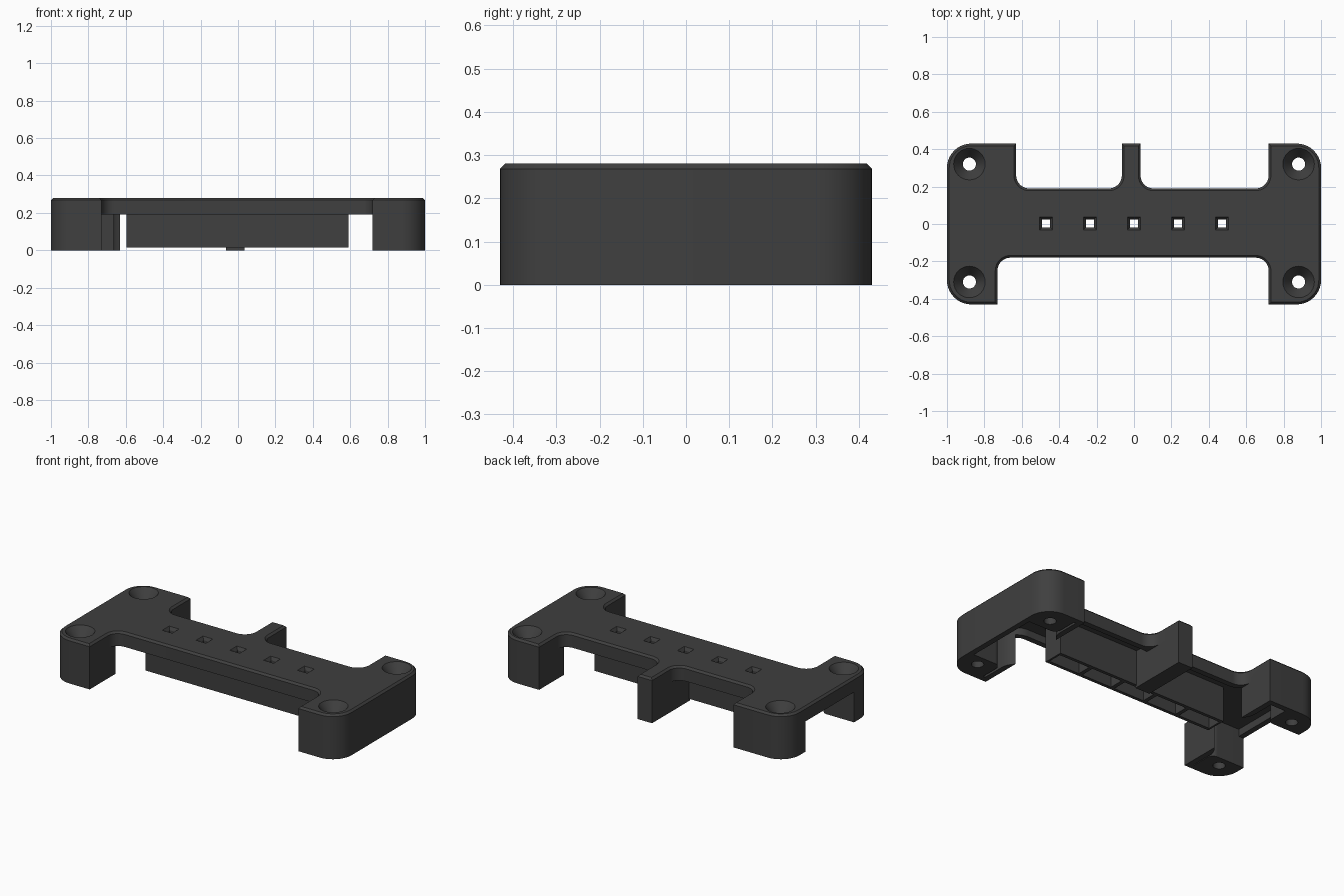
import bpy, bmesh, math
from mathutils import Vector

if "Cube" in bpy.data.objects:
    bpy.data.objects.remove(bpy.data.objects["Cube"])

mat = bpy.data.materials.new("dark grey plastic")
mat.diffuse_color = (0.05, 0.05, 0.05, 1)
mat.use_nodes = True
mat.node_tree.nodes["Principled BSDF"].inputs["Base Color"].default_value = mat.diffuse_color


def outline(corners, inset=0.0, seg=10):
    """Rectilinear counter-clockwise outline with rounded corners, offset inward."""
    pts, n = [], len(corners)
    for i, (x, y, r) in enumerate(corners):
        p = Vector((x, y))
        a = (p - Vector(corners[i - 1][:2])).normalized()
        b = (Vector(corners[(i + 1) % n][:2]) - p).normalized()
        p = p + inset * (Vector((-a.y, a.x)) + Vector((-b.y, b.x)))
        if r == 0:
            pts.append(p)
            continue
        r += -inset if a.x * b.y - a.y * b.x > 0 else inset
        c = p - a * r + b * r
        for k in range(seg + 1):
            t = math.pi / 2 * k / seg
            pts.append(c + r * (a * math.sin(t) - b * math.cos(t)))
    return pts


def loft(name, rings, helper=False):
    """Closed solid through (points, z) rings of equal length."""
    bm = bmesh.new()
    loops = [[bm.verts.new((p[0], p[1], z)) for p in pts] for pts, z in rings]
    n = len(loops[0])
    for lo, hi in zip(loops, loops[1:]):
        for i in range(n):
            j = (i + 1) % n
            bm.faces.new((lo[i], lo[j], hi[j], hi[i]))
    bm.faces.new(loops[0][::-1])
    bm.faces.new(loops[-1])
    bmesh.ops.recalc_face_normals(bm, faces=bm.faces)
    me = bpy.data.meshes.new(name)
    bm.to_mesh(me)
    bm.free()
    ob = bpy.data.objects.new(name, me)
    bpy.context.collection.objects.link(ob)
    me.materials.append(mat)
    ob.hide_render = helper
    return ob


def rect(x0, x1, y0, y1):
    return [(x0, y0), (x1, y0), (x1, y1), (x0, y1)]


def block(name, x0, x1, y0, y1, z0, z1, helper=False):
    r = rect(x0, x1, y0, y1)
    return loft(name, [(r, z0), (r, z1)], helper)


def circle(x, y, r, n=32):
    return [(x + r * math.cos(2 * math.pi * i / n), y + r * math.sin(2 * math.pi * i / n))
            for i in range(n)]


def cut(ob, cutters):
    for c in cutters:
        m = ob.modifiers.new("cut", 'BOOLEAN')
        m.operation, m.solver, m.object = 'DIFFERENCE', 'EXACT', c
        bpy.context.view_layer.objects.active = ob
        bpy.ops.object.modifier_apply(modifier=m.name)


def smooth(ob):
    bpy.ops.object.select_all(action='DESELECT')
    ob.select_set(True)
    bpy.context.view_layer.objects.active = ob
    bpy.ops.object.shade_smooth_by_angle(angle=math.radians(25))


R, F, W = 0.13, 0.07, 0.035          # outer radius, notch fillet, wall thickness
front = [(-1, -.43, R), (-.73, -.43, 0), (-.73, -.18, F), (.72, -.18, F),
         (.72, -.43, 0), (1, -.43, R), (1, .43, R), (.72, .43, 0), (.72, .19, F)]
post = [(.035, .19, F), (.035, .43, 0), (-.065, .43, 0), (-.065, .19, F)]
back = [(-.63, .19, F), (-.63, .43, 0), (-1, .43, R)]
full = front + post + back

# Outer shell with chamfered top edge, hollowed from below
shell = loft("shell", [(outline(full), 0), (outline(full), .268), (outline(full, .012), .28)])
inner = outline(front + back, W)
cutters = [loft("cavity_cutter", [(inner, -.1), (inner, .235)], True)]

# Lowered rims at the notches and the opening in the left end
for x0, x1, y0, y1 in ((-.73, .72, -.5, -.1), (-.63, -.065, .1, .5),
                       (.035, .72, .1, .5), (-1.1, -.9, -.24, .24)):
    cutters.append(block("rim_cutter", x0, x1, y0, y1, -.1, .19, True))

# Square windows, wider at the top
windows = []
for i in range(-2, 3):
    x, y, a, b = i * .235, .003, .035, .022
    windows.append(loft("window_cutter", [(rect(x - b, x + b, y - b, y + b), .2),
                                          (rect(x - b, x + b, y - b, y + b), .262),
                                          (rect(x - a, x + a, y - a, y + a), .281),
                                          (rect(x - a, x + a, y - a, y + a), .3)], True))

# Countersunk screw holes
holes = {}
for sx in (-1, 1):
    for sy in (-1, 1):
        x, y = sx * .88, .32 if sy > 0 else -.31
        holes[sx, sy] = loft("screw_cutter", [(circle(x, y, .035), -.1), (circle(x, y, .035), .215),
                                              (circle(x, y, .085), .281), (circle(x, y, .085), .35)], True)
cut(shell, cutters + windows + list(holes.values()))
smooth(shell)

# Solid corner bosses around the screws
for (sx, sy), hole in holes.items():
    quad = [(.77, .24, .04), (.985, .24, 0), (.985, .415, R - .015), (.77, .415, 0)]
    pts = [(p.x * sx, p.y * sy) for p in outline(quad)]
    boss = loft("corner_boss", [(pts, 0), (pts, .24)])
    cut(boss, [hole])
    smooth(boss)

# Centre post continuing inward to the light box
block("centre_post", -.065, .035, .055, .165, 0, .24)

# Light box: open at the bottom, divided into five cells
box = block("light_box", -.597, .59, -.065, .065, .015, .24)
edges = [-.597, -.3525, -.1175, .1175, .3525, .59]
cells = [block("cell_cutter", a + .012, b - .012, -.045, .045, -.1, .235, True)
         for a, b in zip(edges, edges[1:])]
cut(box, cells + windows)

# Remove the cutters
for ob in [o for o in bpy.data.objects if o.hide_render]:
    bpy.data.objects.remove(ob)
